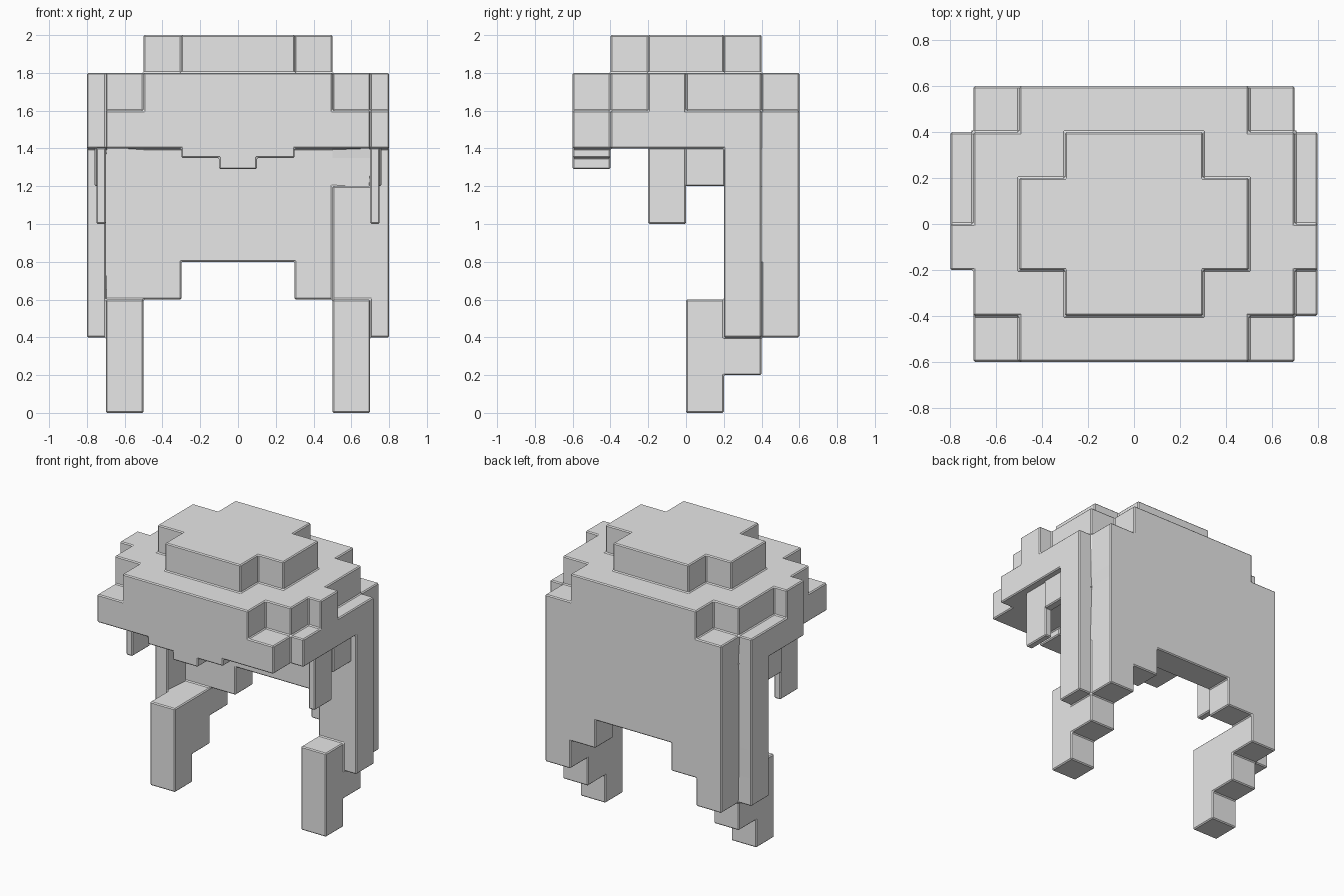
import bpy, bmesh
from itertools import product

cube = bpy.data.objects.get("Cube")
if cube:
    bpy.data.objects.remove(cube, do_unlink=True)

grey = bpy.data.materials.new("light_grey")
grey.use_nodes = True
grey.diffuse_color = (0.8, 0.8, 0.8, 1)
grey.node_tree.nodes["Principled BSDF"].inputs["Base Color"].default_value = (0.8, 0.8, 0.8, 1)


def fused_blocks(name, boxes):
    """Fuse axis-aligned boxes (x0, x1, y0, y1, z0, z1) into one skin with softened edges."""
    cuts = [sorted({b[2 * a + i] for b in boxes for i in (0, 1)}) for a in range(3)]

    def inside(cell):
        if any(not 0 <= cell[a] < len(cuts[a]) - 1 for a in range(3)):
            return False
        mid = [(cuts[a][cell[a]] + cuts[a][cell[a] + 1]) / 2 for a in range(3)]
        return any(all(b[2 * a] < mid[a] < b[2 * a + 1] for a in range(3)) for b in boxes)

    bm = bmesh.new()
    verts = {}

    def vert(key):
        if key not in verts:
            verts[key] = bm.verts.new([cuts[a][key[a]] for a in range(3)])
        return verts[key]

    # Only faces between solid and empty cells are kept
    for cell in product(*(range(len(c) - 1) for c in cuts)):
        if not inside(cell):
            continue
        for axis, side in product(range(3), (0, 1)):
            near = list(cell)
            near[axis] += 1 if side else -1
            if inside(near):
                continue
            ring = []
            for du, dv in ((0, 0), (1, 0), (1, 1), (0, 1)):
                key = list(cell)
                key[axis] += side
                key[(axis + 1) % 3] += du
                key[(axis + 2) % 3] += dv
                ring.append(vert(tuple(key)))
            bm.faces.new(ring if side else ring[::-1])
    bmesh.ops.dissolve_limit(bm, angle_limit=0.01, verts=bm.verts[:], edges=bm.edges[:])
    mesh = bpy.data.meshes.new(name)
    bm.to_mesh(mesh)
    bm.free()
    mesh.materials.append(grey)
    obj = bpy.data.objects.new(name, mesh)
    bpy.context.collection.objects.link(obj)
    bevel = obj.modifiers.new("soft_edges", "BEVEL")
    bevel.width = 0.007
    bevel.segments = 1
    bevel.limit_method = 'ANGLE'
    return obj


def centred(x, y0, y1, z0, z1):
    return (-x, x, y0, y1, z0, z1)


def sided(s, x0, x1, *rest):
    return (min(s * x0, s * x1), max(s * x0, s * x1), *rest)


# Stepped crown
shell = [
    centred(0.3, -0.4, 0.4, 1.8, 2.0),
    centred(0.5, -0.2, 0.2, 1.8, 2.0),
    centred(0.5, -0.6, 0.6, 1.6, 1.8),
    centred(0.7, -0.4, 0.4, 1.6, 1.8),
    centred(0.8, -0.2, 0.0, 1.6, 1.8),
    centred(0.7, -0.6, 0.6, 1.4, 1.6),
    centred(0.8, -0.2, 0.4, 1.4, 1.6),
    (0.7, 0.8, -0.4, -0.2, 1.4, 1.6),
]
# Fringe over the brow
shell += [centred(0.3, -0.6, -0.4, 1.35, 1.4), centred(0.1, -0.6, -0.4, 1.29, 1.4)]
# Back panel with a stepped arch
shell += [centred(0.7, 0.4, 0.6, 0.8, 1.4)]
for s, lock_top in ((1, 1.2), (-1, 0.6)):
    shell += [
        sided(s, 0.3, 0.5, 0.4, 0.6, 0.6, 0.8),
        sided(s, 0.5, 0.7, 0.4, 0.6, 0.4, 0.8),
        sided(s, 0.3, 0.5, 0.4, 0.6, 0.6, 0.8),
        # Side column
        sided(s, 0.7, 0.8, 0.2, 0.4, 0.4, 1.4),
        # Long lock stepping forward
        sided(s, 0.5, 0.7, 0.2, 0.4, 0.2, lock_top),
        sided(s, 0.5, 0.7, 0.0, 0.2, 0.0, 0.6),
    ]
fused_blocks("hair_shell", shell)

# Sideburns
for s, side in ((1, "left"), (-1, "right")):
    fused_blocks(side + "_sideburn", [sided(s, 0.7, 0.75, -0.2, 0.0, 1.0, 1.405)])
    fused_blocks(side + "_ear_lock", [sided(s, 0.7, 0.76, -0.005, 0.205, 1.2, 1.405)])
